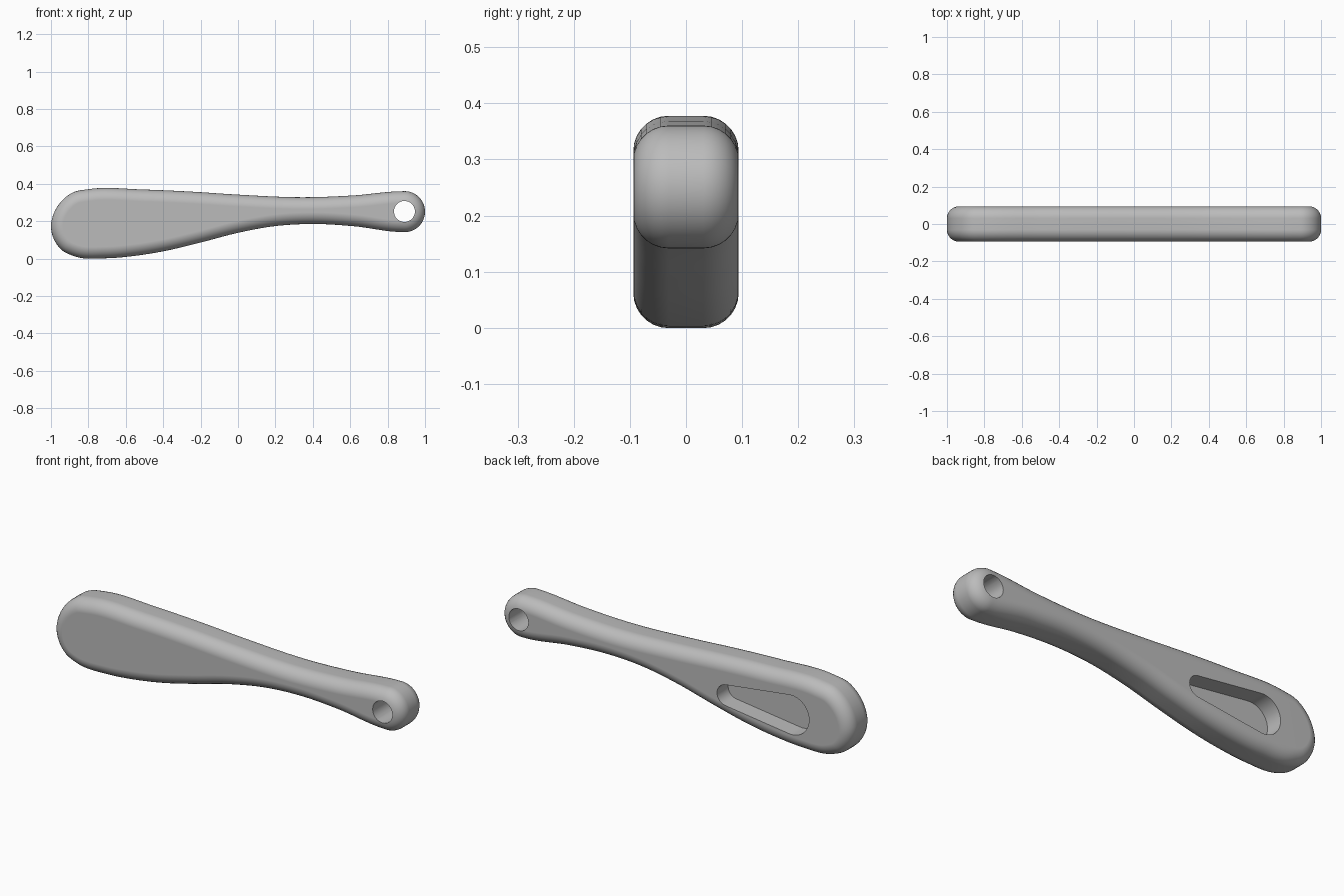
import bpy
import bmesh
from math import sin, cos, pi, radians
from mathutils import Vector
from mathutils.geometry import interpolate_bezier

if "Cube" in bpy.data.objects:
    bpy.data.objects.remove(bpy.data.objects["Cube"])

HALF = 0.094      # half thickness
ROUND = 0.063     # edge rounding radius
STEPS = 7         # rounding segments

grey = bpy.data.materials.new("satin grey")
grey.use_nodes = True
grey.diffuse_color = (0.5, 0.5, 0.5, 1)
grey.node_tree.nodes["Principled BSDF"].inputs["Base Color"].default_value = (0.5, 0.5, 0.5, 1)


def arc(cx, cz, r, start, end, n):
    """Points along a circular arc, angles in degrees."""
    angles = [radians(start + (end - start) * i / n) for i in range(n + 1)]
    return [Vector((cx + r * cos(a), cz + r * sin(a))) for a in angles]


def smooth_loop(pts):
    """Closed smooth curve through the points."""
    n = len(pts)
    slopes = []
    for i, p in enumerate(pts):
        a, b = pts[i - 1], pts[(i + 1) % n]
        da, db = (p - a).length, (b - p).length
        slopes.append(((p - a) / da * db + (b - p) / db * da) / (da + db))
    out = []
    for i, p in enumerate(pts):
        j = (i + 1) % n
        d = (pts[j] - p).length
        count = max(2, round(d / 0.022))
        out += interpolate_bezier(p, p + slopes[i] * d / 3,
                                  pts[j] - slopes[j] * d / 3, pts[j], count + 1)[:-1]
    return [Vector((p[0], p[1])) for p in out]


def inset(loop, amount):
    """Move a counter-clockwise loop inward along its normals."""
    out = []
    for i, p in enumerate(loop):
        t = (loop[(i + 1) % len(loop)] - loop[i - 1]).normalized()
        out.append(p + Vector((-t.y, t.x)) * amount)
    return out


def loft(name, sections):
    """Join (loop, y) sections into a closed solid."""
    bm = bmesh.new()
    rings = [[bm.verts.new((p.x, y, p.y)) for p in loop] for loop, y in sections]
    n = len(rings[0])
    for a, b in zip(rings, rings[1:]):
        for i in range(n):
            j = (i + 1) % n
            bm.faces.new((a[i], a[j], b[j], b[i]))
    bm.faces.new(rings[0])
    bm.faces.new(rings[-1])
    bmesh.ops.recalc_face_normals(bm, faces=bm.faces)
    mesh = bpy.data.meshes.new(name)
    bm.to_mesh(mesh)
    bm.free()
    mesh.materials.append(grey)
    obj = bpy.data.objects.new(name, mesh)
    bpy.context.collection.objects.link(obj)
    return obj


# Handle silhouette: underside, small round end, top, broad end
underside = [(-0.87, 0.011), (-0.7, 0.002), (-0.55, 0.015), (-0.4, 0.039),
             (-0.2, 0.086), (0, 0.138), (0.2, 0.174), (0.42, 0.185), (0.62, 0.173)]
top = [(0.62, 0.338), (0.36, 0.328), (0, 0.342), (-0.25, 0.358), (-0.5, 0.369), (-0.8, 0.371)]
broad_end = [(-0.88, 0.355), (-0.95, 0.3), (-0.988, 0.235), (-1, 0.165),
             (-0.982, 0.098), (-0.94, 0.044)]
outline = smooth_loop([Vector(p) for p in underside]
                      + arc(0.89, 0.251, 0.11, -98, 98, 12)
                      + [Vector(p) for p in top + broad_end])

# Handle body with rounded edges on both sides
front = []
for k in range(STEPS + 1):
    a = pi / 2 * k / STEPS
    front.append((inset(outline, ROUND * (1 - sin(a))), -HALF + ROUND * (1 - cos(a))))
back = [(loop, -y) for loop, y in reversed(front)]
handle = loft("handle", front + back)

# Cutters: hanging hole, and tapered recess in the back
hole = arc(0.89, 0.252, 0.056, 0, 348.75, 31)
hole_cutter = loft("hole_cutter", [(hole, -0.2), (hole, 0.2)])
recess = arc(-0.297, 0.179, 0.054, -83, 83, 14) + arc(-0.667, 0.178, 0.101, 83, 277, 24)
recess_cutter = loft("recess_cutter", [(recess, HALF - 0.09), (recess, 0.2)])

bpy.ops.object.select_all(action="DESELECT")
bpy.context.view_layer.objects.active = handle
handle.select_set(True)
for cutter in (hole_cutter, recess_cutter):
    cutter.hide_render = True
    cut = handle.modifiers.new(cutter.name, "BOOLEAN")
    cut.operation = "DIFFERENCE"
    cut.solver = "EXACT"
    cut.object = cutter
    bpy.ops.object.modifier_apply(modifier=cut.name)
    bpy.data.objects.remove(cutter)

# Smooth shading, with crisp cut edges and flat sides
bpy.ops.object.shade_smooth_by_angle(angle=radians(30))
weighted = handle.modifiers.new("weighted_normals", "WEIGHTED_NORMAL")
weighted.keep_sharp = True
